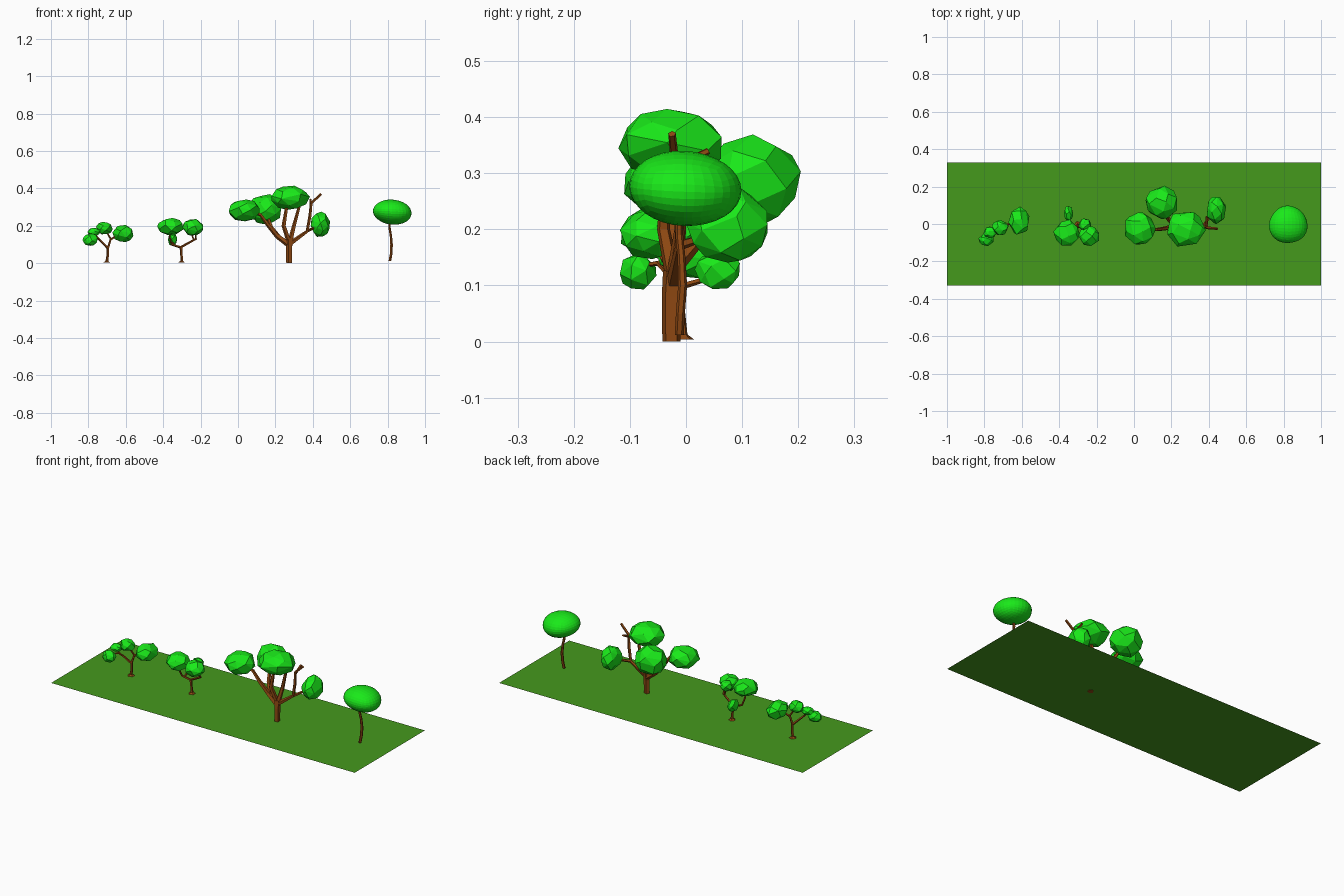
import bpy, bmesh, math, random
from mathutils import Vector

random.seed(4)


def material(name, color):
    m = bpy.data.materials.new(name)
    m.diffuse_color = (*color, 1)
    return m


LEAF = material("leaf_green", (0.01, 0.82, 0.01))
GRASS = material("grass_green", (0.06, 0.32, 0.012))
BARK = material("bark_brown", (0.27, 0.065, 0.006))


def finish(bm, name, mat):
    bmesh.ops.recalc_face_normals(bm, faces=bm.faces)
    me = bpy.data.meshes.new(name)
    bm.to_mesh(me)
    bm.free()
    me.materials.append(mat)
    ob = bpy.data.objects.new(name, me)
    bpy.context.collection.objects.link(ob)
    return ob


def tube(bm, path, sides):
    """Tapered tube through (x, y, z, radius) points."""
    pts = [Vector(p[:3]) for p in path]
    rings = []
    for i, p in enumerate(pts):
        d = (pts[min(i + 1, len(pts) - 1)] - pts[max(i - 1, 0)]).normalized()
        if i == 0 and abs(d.z) > 0.8:
            d = Vector((0, 0, 1))
        u = Vector((0, 1, 0)).cross(d).normalized()
        v = d.cross(u)
        ring = []
        for k in range(sides):
            a = math.tau * (k + 0.5) / sides
            ring.append(bm.verts.new(p + (u * math.cos(a) + v * math.sin(a)) * path[i][3]))
        rings.append(ring)
    for a, b in zip(rings, rings[1:]):
        for k in range(sides):
            n = (k + 1) % sides
            bm.faces.new((a[k], a[n], b[n], b[k]))
    bm.faces.new(rings[0])
    bm.faces.new(rings[-1])


def branches(name, paths, sides=5):
    bm = bmesh.new()
    for path in paths:
        tube(bm, path, sides)
    return finish(bm, name, BARK)


def leaf_clump(name, center, size, n=30):
    """Faceted clump: hull of evenly spread, jittered points."""
    bm = bmesh.new()
    turn = random.random() * math.tau
    for i in range(n):
        z = 1 - 2 * (i + 0.5) / n
        a = i * 2.39996 + turn + random.uniform(-0.25, 0.25)
        r = math.sqrt(1 - z * z)
        p = Vector((r * math.cos(a), r * math.sin(a), z)) * random.uniform(0.97, 1.08)
        bm.verts.new([c + s * q for c, s, q in zip(center, size, p)])
    bmesh.ops.convex_hull(bm, input=bm.verts)
    bmesh.ops.dissolve_limit(bm, angle_limit=math.radians(12), verts=bm.verts, edges=bm.edges)
    return finish(bm, name, LEAF)


def foliage(prefix, clumps, n):
    for i, (c, s) in enumerate(clumps):
        leaf_clump(f"{prefix}_foliage_{i + 1}", c, s, n)


# Ground
bm = bmesh.new()
bm.faces.new([bm.verts.new((x, y, 0.003)) for x, y in
              ((-1, -0.33), (1, -0.33), (1, 0.33), (-1, 0.33))])
finish(bm, "ground", GRASS)

# Small spreading tree on the far left
branches("spreading_tree_trunk", [
    [(-0.70, -0.005, 0.004, 0.02), (-0.70, -0.005, 0.012, 0.008),
     (-0.695, -0.008, 0.05, 0.007), (-0.695, -0.01, 0.085, 0.008)],
    [(-0.695, -0.01, 0.08, 0.007), (-0.735, -0.03, 0.12, 0.006),
     (-0.755, -0.05, 0.14, 0.005), (-0.78, -0.08, 0.135, 0.004)],
    [(-0.745, -0.04, 0.13, 0.005), (-0.775, -0.045, 0.165, 0.004)],
    [(-0.695, -0.01, 0.08, 0.007), (-0.68, -0.005, 0.13, 0.006), (-0.71, -0.02, 0.18, 0.004)],
    [(-0.682, -0.005, 0.125, 0.006), (-0.65, 0.005, 0.145, 0.005), (-0.61, 0.015, 0.155, 0.004)],
])
foliage("spreading_tree", [
    ((-0.79, -0.085, 0.125), (0.04, 0.033, 0.034)),
    ((-0.77, -0.045, 0.168), (0.034, 0.032, 0.022)),
    ((-0.715, -0.02, 0.187), (0.044, 0.043, 0.035)),
    ((-0.615, 0.015, 0.157), (0.056, 0.074, 0.048)),
], 22)

# Small forked tree, left of centre
branches("forked_tree_trunk", [
    [(-0.30, -0.005, 0.004, 0.02), (-0.30, -0.005, 0.012, 0.008),
     (-0.302, -0.008, 0.05, 0.007), (-0.305, -0.01, 0.09, 0.008)],
    [(-0.305, -0.01, 0.085, 0.007), (-0.355, -0.02, 0.10, 0.006),
     (-0.365, -0.035, 0.14, 0.005), (-0.36, -0.045, 0.19, 0.004)],
    [(-0.34, -0.015, 0.096, 0.006), (-0.35, 0.03, 0.11, 0.005), (-0.35, 0.06, 0.13, 0.004)],
    [(-0.305, -0.01, 0.085, 0.007), (-0.225, -0.03, 0.13, 0.006), (-0.225, -0.06, 0.18, 0.004)],
    [(-0.235, -0.027, 0.125, 0.005), (-0.26, -0.01, 0.18, 0.004)],
])
foliage("forked_tree", [
    ((-0.36, -0.048, 0.195), (0.068, 0.07, 0.046)),
    ((-0.35, 0.057, 0.127), (0.025, 0.04, 0.036)),
    ((-0.24, -0.062, 0.19), (0.056, 0.054, 0.045)),
    ((-0.262, -0.005, 0.195), (0.034, 0.034, 0.03)),
], 26)

# Large branching tree, right of centre
branches("large_tree_trunk", [
    [(0.275, -0.026, 0, 0.017), (0.275, -0.026, 0.08, 0.018), (0.275, -0.022, 0.125, 0.02)],
    [(0.272, -0.022, 0.10, 0.017), (0.21, -0.015, 0.145, 0.014),
     (0.16, -0.025, 0.205, 0.011), (0.12, -0.03, 0.26, 0.009), (0.05, -0.025, 0.275, 0.006)],
    [(0.22, -0.012, 0.14, 0.013), (0.18, 0.03, 0.19, 0.011), (0.15, 0.09, 0.27, 0.007)],
    [(0.275, -0.022, 0.11, 0.015), (0.245, -0.04, 0.2, 0.012), (0.265, -0.035, 0.33, 0.008)],
    [(0.278, -0.022, 0.11, 0.015), (0.30, -0.01, 0.2, 0.011), (0.33, -0.02, 0.31, 0.008)],
    [(0.28, -0.022, 0.105, 0.014), (0.37, -0.01, 0.17, 0.009), (0.385, -0.015, 0.25, 0.009),
     (0.392, -0.02, 0.32, 0.008), (0.445, -0.025, 0.37, 0.007)],
    [(0.39, -0.02, 0.31, 0.008), (0.387, 0.04, 0.34, 0.006)],
    [(0.372, -0.01, 0.172, 0.009), (0.40, 0.03, 0.185, 0.007), (0.44, 0.08, 0.2, 0.005)],
])
foliage("large_tree", [
    ((0.03, -0.025, 0.283), (0.082, 0.087, 0.06)),
    ((0.148, 0.115, 0.288), (0.086, 0.088, 0.081)),
    ((0.275, -0.028, 0.352), (0.102, 0.095, 0.065)),
    ((0.438, 0.075, 0.206), (0.054, 0.074, 0.067)),
], 28)

# Slim tree with a round crown on the right
branches("round_tree_trunk", [
    [(0.812, -0.012, 0.012, 0.008), (0.819, -0.01, 0.05, 0.008), (0.821, -0.006, 0.10, 0.008),
     (0.817, -0.008, 0.15, 0.007), (0.81, -0.012, 0.19, 0.007), (0.812, -0.012, 0.24, 0.006)],
], 6)
bm = bmesh.new()
bmesh.ops.create_cube(bm, size=2)
bmesh.ops.subdivide_edges(bm, edges=bm.edges, cuts=7, use_grid_fill=True)
for v in bm.verts:
    p = Vector([math.tan(c * math.pi / 4) for c in v.co]).normalized()
    wide = 1 + 0.03 * math.sin(3 * p.x + 2 * p.y)
    lift = -0.006 * p.x - 0.004 * p.y
    v.co = (0.824 + 0.103 * p.x * wide, -0.004 + 0.1 * p.y * wide, 0.273 + 0.067 * p.z + lift)
finish(bm, "round_tree_crown", LEAF)
